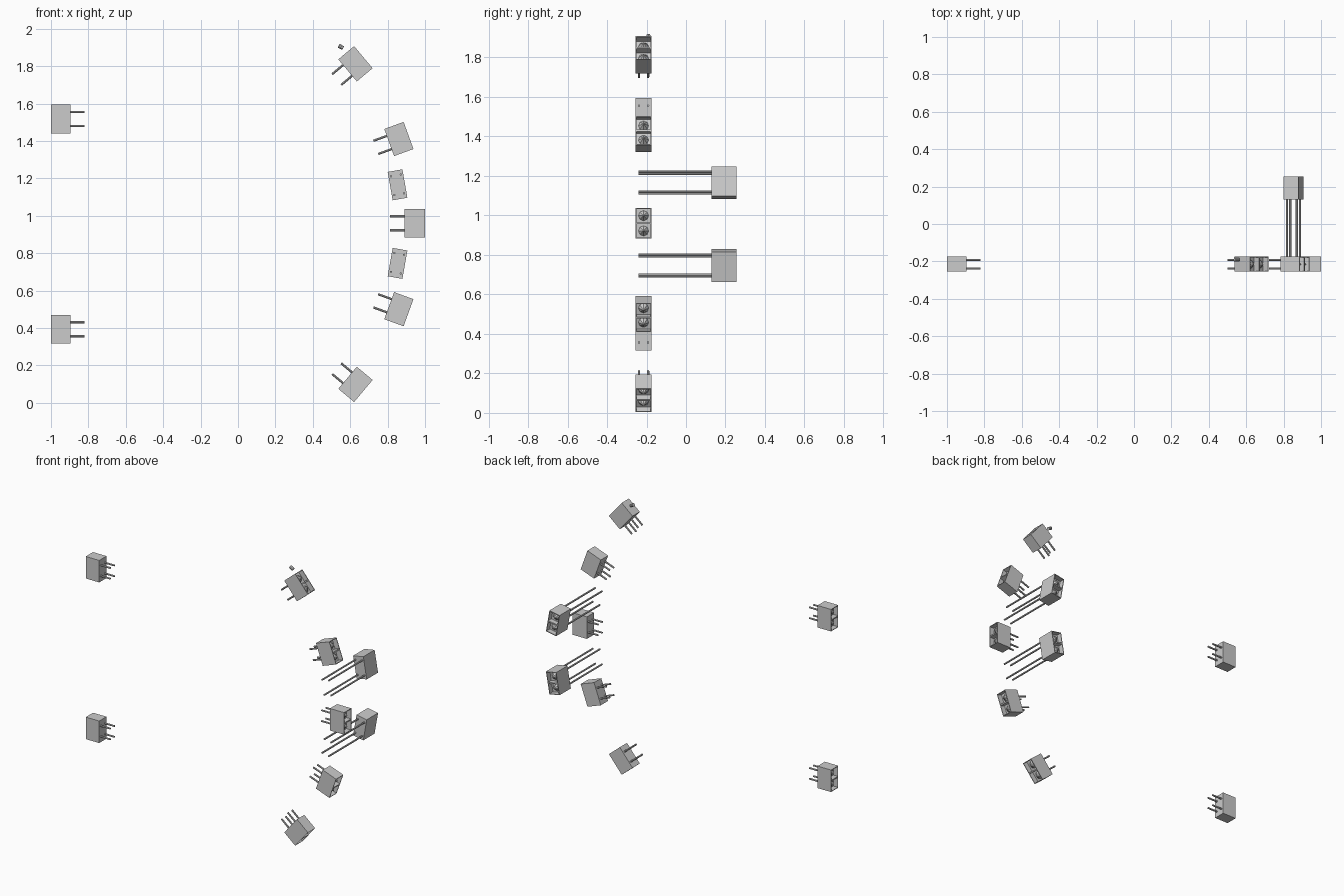
import bpy, bmesh, math
from mathutils import Matrix, Vector

if "Cube" in bpy.data.objects:
    bpy.data.objects.remove(bpy.data.objects["Cube"])

HW, HL = 0.04, 0.077        # half width, half length of a socket
RECESS, WALL = 0.035, 0.006
MID, Y0 = 0.956, -0.215     # mirror height, row position


def cyl(bm, a, b, r1, r2, n=8):
    a, b = Vector(a), Vector(b)
    m = Matrix.Translation((a + b) / 2) @ (b - a).to_track_quat('Z', 'Y').to_matrix().to_4x4()
    bmesh.ops.create_cone(bm, cap_ends=True, segments=n, radius1=r1, radius2=r2,
                          depth=(b - a).length, matrix=m)


def finish(name, bm, mat):
    me = bpy.data.meshes.new(name)
    bm.to_mesh(me)
    bm.free()
    ob = bpy.data.objects.new(name, me)
    ob.matrix_world = mat
    bpy.context.collection.objects.link(ob)
    return ob


def socket(name, mat, depth, pin_len, pz, py=0.023):
    # housing: opening faces local +X, pins leave along -X
    bm = bmesh.new()
    bmesh.ops.create_cube(bm, size=1, matrix=Matrix.Diagonal((depth, 2 * HW, 2 * HL, 1)))
    bmesh.ops.bisect_plane(bm, geom=bm.verts[:] + bm.edges[:] + bm.faces[:],
                           plane_co=(0, 0, 0), plane_no=(0, 0, 1))
    bm.normal_update()
    front = [f for f in bm.faces if f.normal.x > 0.9]
    bmesh.ops.inset_individual(bm, faces=front, thickness=WALL)
    wells = bmesh.ops.extrude_discrete_faces(bm, faces=front)['faces']
    for f in wells:
        bmesh.ops.translate(bm, verts=f.verts[:], vec=(-RECESS, 0, 0))
    # pointed contact inside each well
    for s in (-1, 1):
        z = s * HL / 2
        cyl(bm, (depth / 2 - RECESS, 0, z), (depth / 2 - 0.004, 0, z), 0.026, 0.001)
    finish(name + "_housing", bm, mat)
    # four pins
    bm = bmesh.new()
    for y in (-py, py):
        for z in (-pz, pz):
            cyl(bm, (-depth / 2 + 0.005, y, z), (-depth / 2 - pin_len, y, z), 0.006, 0.006)
    finish(name + "_pins", bm, mat)


def place(x, y, z, angle):
    return Matrix.Translation((x, y, z)) @ Matrix.Rotation(-math.radians(angle), 4, 'Y')


# right-hand arc, facing outwards
socket("middle_socket", place(0.945, Y0, 0.96, 0), 0.11, 0.076, 0.0375)
for s, tag in ((1, "upper"), (-1, "lower")):
    socket(tag + "_inner_socket", place(0.86, Y0, MID + s * 0.455, s * 20), 0.11, 0.076, 0.0375)
    socket(tag + "_outer_socket", place(0.628, Y0, MID + s * 0.857, s * 40), 0.11, 0.076, 0.0375)
    # left-hand pair
    socket(tag + "_left_socket", place(-0.948, Y0, MID + s * 0.562, 180), 0.104, 0.075, 0.0375)
    # long-pinned pair facing the back
    m = place(0.853, 0.1925, MID + s * 0.21, s * 10) @ Matrix.Rotation(math.pi / 2, 4, 'Z')
    socket(tag + "_long_socket", m, 0.125, 0.37, 0.051, 0.0265)

# small loose peg above the top socket
bm = bmesh.new()
cyl(bm, (0.538, -0.19, 1.91), (0.562, -0.19, 1.897), 0.011, 0.011, 10)
finish("loose_peg", bm, Matrix())
